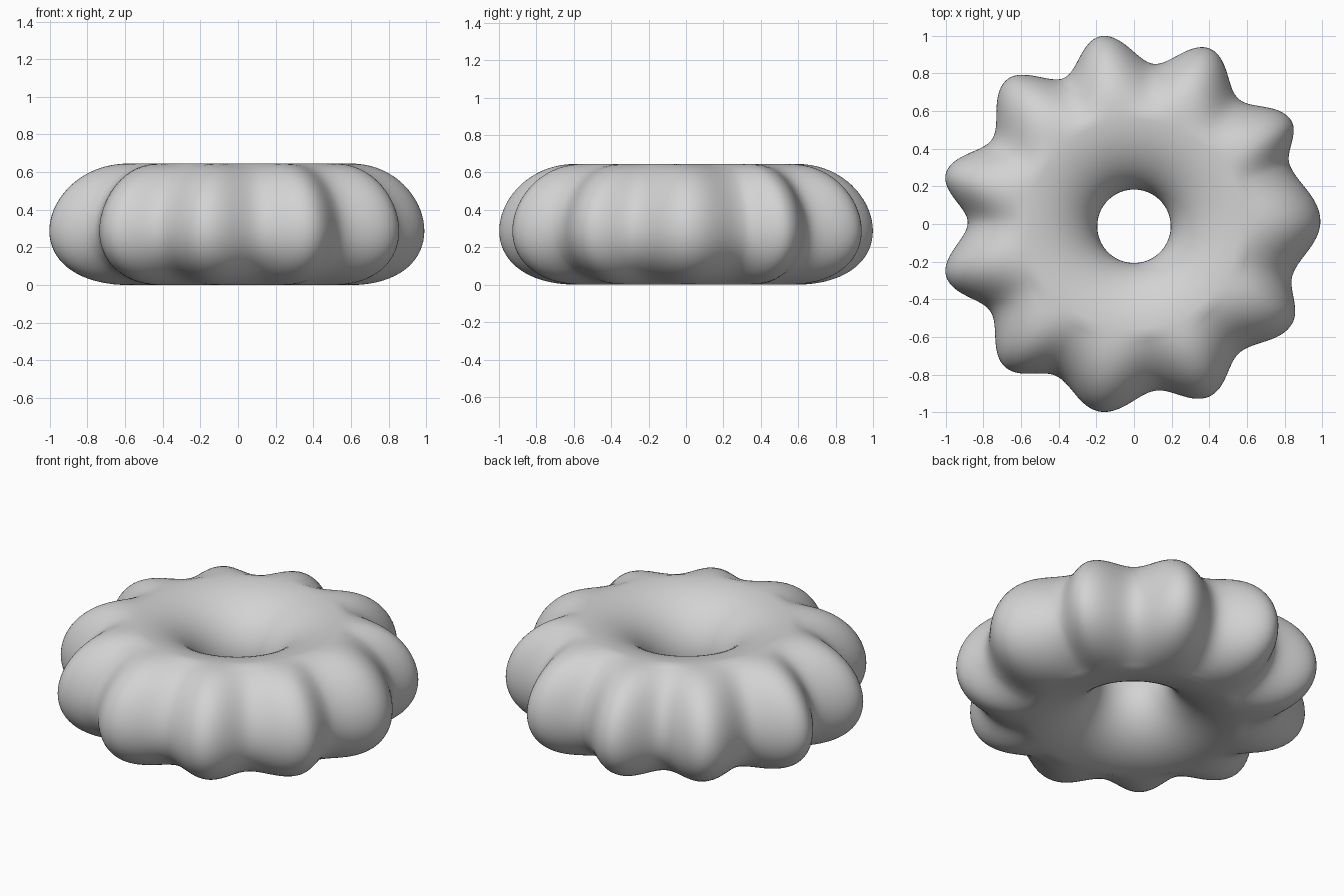
import bpy, bmesh, math

if "Cube" in bpy.data.objects:
    bpy.data.objects.remove(bpy.data.objects["Cube"])

# Outer rim: alternating lobe tips and valleys as (angle in degrees, radius)
RIM = [(1, .99), (21, .885), (33.5, 1.0), (50, .866), (66.5, 1.015), (83, .857),
       (100, 1.013), (115.5, .86), (131.5, 1.022), (149, .878), (165, 1.035),
       (179.5, .883), (195.5, 1.036), (211.5, .893), (228, 1.023), (243, .907),
       (259.5, 1.013), (277.5, .893), (293.5, 1.0), (309.5, .884), (327.5, .993),
       (342, .885), (361, .99)]
HOLE, CREST, MID_Z, HALF_H = 0.195, 0.59, 0.323, 0.323
N_RING, N_TUBE = 352, 72


def rim_radius(deg):
    """Smooth wave between neighbouring tips and valleys; also valley weight."""
    if deg < RIM[0][0]:
        deg += 360
    for k, ((a0, r0), (a1, r1)) in enumerate(zip(RIM, RIM[1:])):
        if a0 <= deg <= a1:
            t = 0.5 - 0.5 * math.cos(math.pi * (deg - a0) / (a1 - a0))
            return r0 + (r1 - r0) * t, (t if k % 2 == 0 else 1 - t)


def section(phi, rim, valley):
    """Oval tube section: plain towards the hole, fluted outside the crest."""
    c, s = math.cos(phi), math.sin(phi)
    if c > 0:
        r = CREST + (rim - CREST) * c ** 0.93
        dent = 0.055 * valley * c ** 0.65
        z = MID_Z + (HALF_H - dent) * s - 0.035 * c * c
    else:
        r = CREST + (CREST - HOLE) * c
        z = MID_Z + HALF_H * s
    return r, z


# Fluted ring body, its hole very slightly off-centre towards the front
bm = bmesh.new()
rings = []
for i in range(N_RING):
    deg = 360 * i / N_RING
    a = math.radians(deg)
    rim, valley = rim_radius(deg)
    loop = []
    for j in range(N_TUBE):
        phi = 2 * math.pi * j / N_TUBE
        r, z = section(phi, rim, valley)
        shift = -0.012 * max(0, -math.cos(phi))
        loop.append(bm.verts.new((r * math.cos(a), r * math.sin(a) + shift, z)))
    rings.append(loop)
for i in range(N_RING):
    p, q = rings[i], rings[(i + 1) % N_RING]
    for j in range(N_TUBE):
        k = (j + 1) % N_TUBE
        bm.faces.new((p[j], q[j], q[k], p[k])).smooth = True
bmesh.ops.recalc_face_normals(bm, faces=bm.faces)
mesh = bpy.data.meshes.new("fluted_ring")
bm.to_mesh(mesh)
bm.free()

# Single plain grey
grey = bpy.data.materials.new("light grey")
grey.diffuse_color = (0.65, 0.65, 0.65, 1)
grey.use_nodes = True
grey.node_tree.nodes["Principled BSDF"].inputs["Base Color"].default_value = grey.diffuse_color
mesh.materials.append(grey)
bpy.context.collection.objects.link(bpy.data.objects.new("fluted_ring", mesh))
